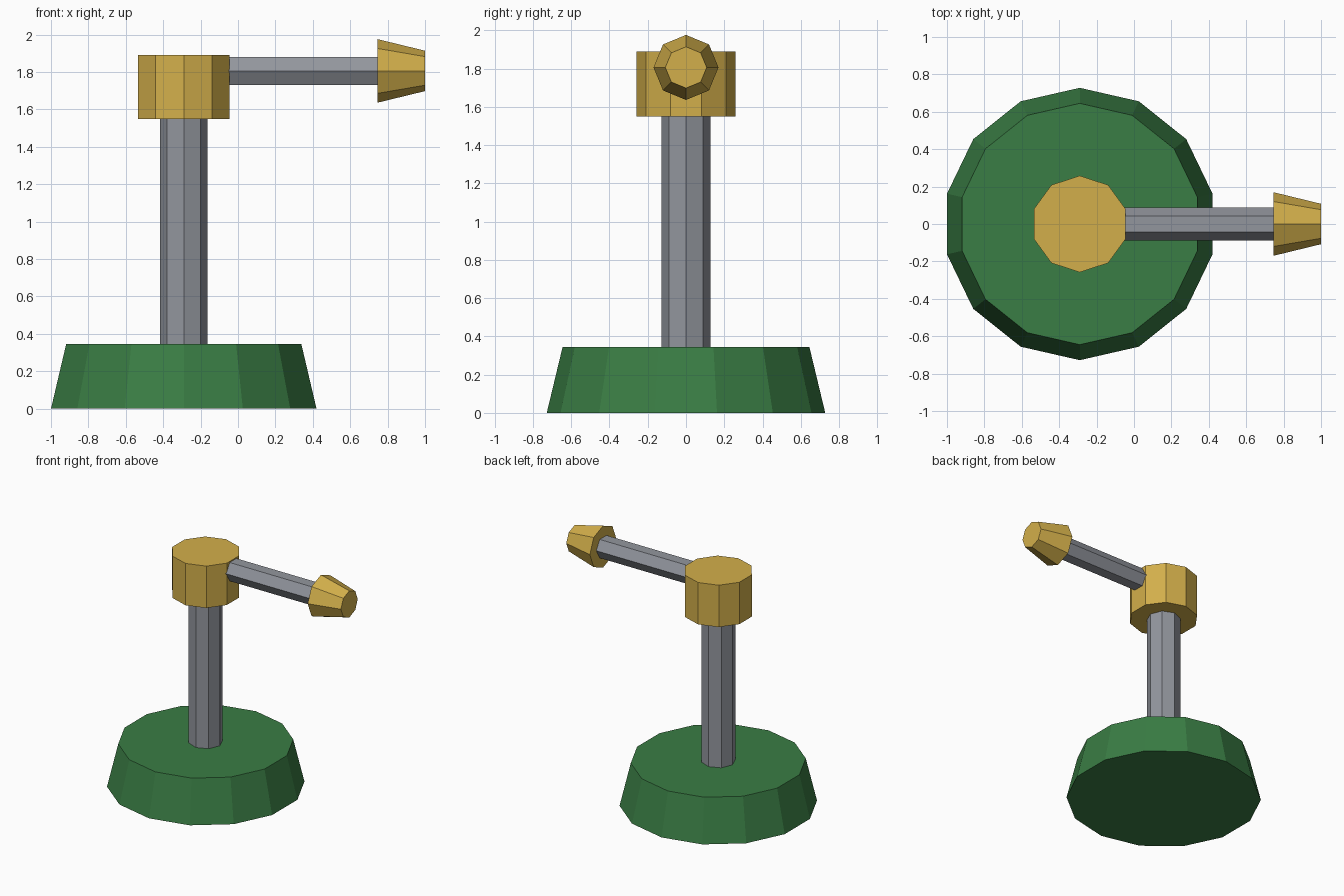
import bpy
import math
from mathutils import Matrix

if "Cube" in bpy.data.objects:
    bpy.data.objects.remove(bpy.data.objects["Cube"])

AXIS_X = -0.29   # vertical axis shared by base, post and hub
ARM_Z = 1.806    # height of the horizontal arm


def material(name, rgb):
    m = bpy.data.materials.new(name)
    m.diffuse_color = (*rgb, 1.0)
    m.use_nodes = True
    m.node_tree.nodes["Principled BSDF"].inputs["Base Color"].default_value = m.diffuse_color
    return m


green = material("green", (0.042, 0.205, 0.058))
grey = material("steel grey", (0.29, 0.305, 0.34))
brass = material("brass yellow", (0.65, 0.43, 0.07))


def frustum(name, sides, r_start, r_end, start, end, mat, along_x=False):
    """Flat-sided frustum with a corner on the y axis, upright or along x."""
    bpy.ops.mesh.primitive_cone_add(vertices=sides, radius1=r_start, radius2=r_end,
                                    depth=end - start)
    ob = bpy.context.object
    ob.name = name
    mid = (start + end) / 2
    if along_x:
        ob.data.transform(Matrix.Rotation(math.pi / 2, 4, 'Y'))
        ob.location = (mid, 0, ARM_Z)
    else:
        ob.location = (AXIS_X, 0, mid)
    ob.data.materials.append(mat)
    return ob


# Upright stack
frustum("base", 14, 0.728, 0.645, 0.0, 0.345, green)
frustum("post", 8, 0.127, 0.127, 0.345, 1.55, grey)
frustum("hub", 10, 0.258, 0.258, 1.55, 1.89, brass)

# Horizontal arm and its tapered nozzle
frustum("arm", 6, 0.087, 0.087, -0.05, 0.745, grey, along_x=True)
frustum("nozzle", 8, 0.17, 0.108, 0.745, 1.0, brass, along_x=True)
